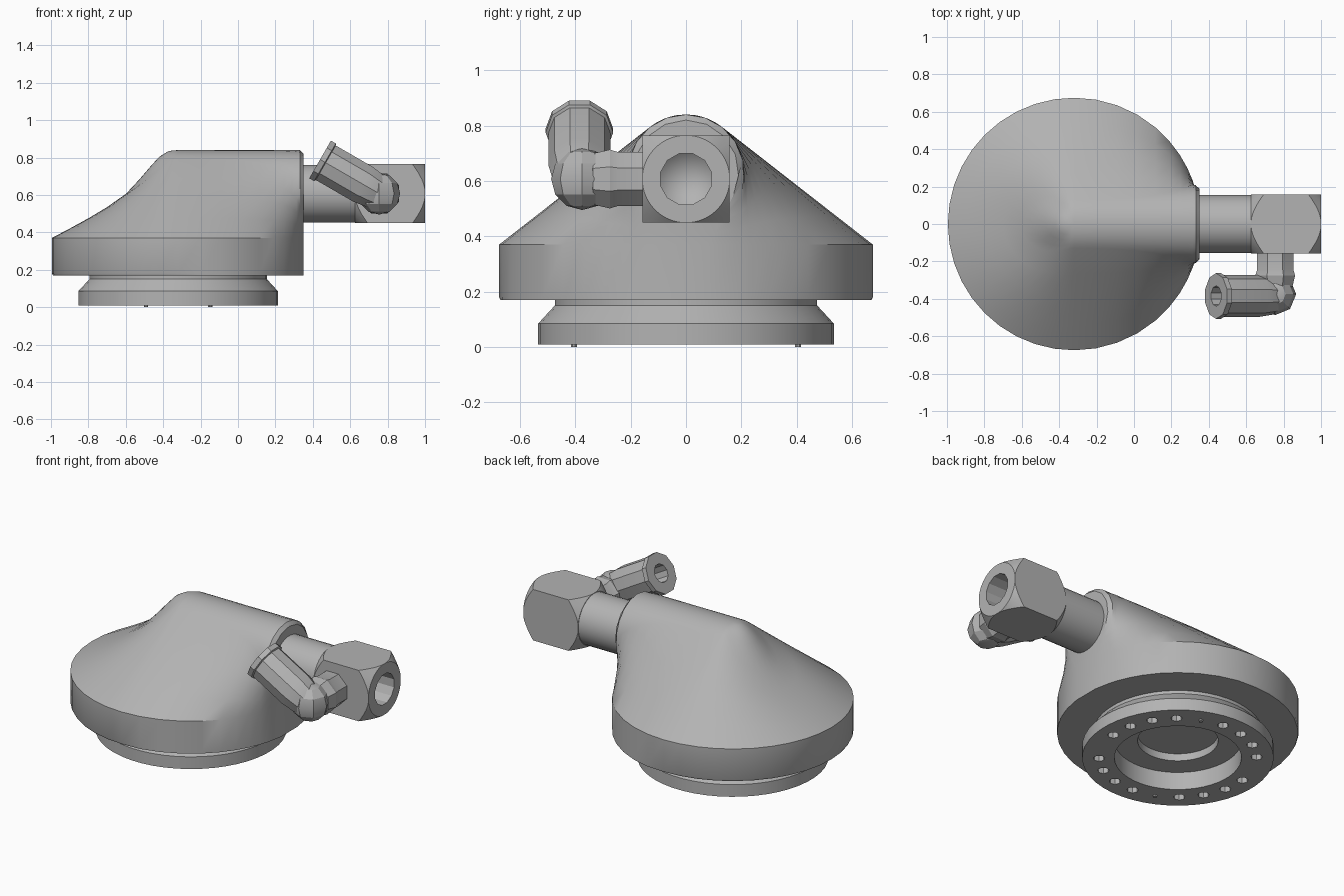
import bpy, bmesh
from math import sin, cos, pi, radians, atan2, acos, hypot
from mathutils import Matrix, Vector

if "Cube" in bpy.data.objects:
    bpy.data.objects.remove(bpy.data.objects["Cube"], do_unlink=True)

grey = bpy.data.materials.new("plain grey")
grey.use_nodes = True
grey.diffuse_color = (0.45, 0.45, 0.45, 1)
grey.node_tree.nodes["Principled BSDF"].inputs["Base Color"].default_value = grey.diffuse_color

CX, R = -0.32, 0.675              # centre and radius of the round head
PIPE_Z = 0.607                    # height of the inlet axis


def finish(bm, name, smooth=True):
    """Turn a bmesh into a named grey object."""
    bmesh.ops.remove_doubles(bm, verts=bm.verts, dist=0.0001)
    bmesh.ops.recalc_face_normals(bm, faces=bm.faces)
    mesh = bpy.data.meshes.new(name)
    bm.to_mesh(mesh)
    bm.free()
    mesh.materials.append(grey)
    ob = bpy.data.objects.new(name, mesh)
    bpy.context.collection.objects.link(ob)
    if smooth:
        soften(ob)
    return ob


def activate(ob):
    bpy.ops.object.select_all(action='DESELECT')
    ob.select_set(True)
    bpy.context.view_layer.objects.active = ob


def soften(ob):
    activate(ob)
    bpy.ops.object.shade_smooth_by_angle(angle=radians(28))


def lathe(bm, profile, sides, origin, axis=(0, 0, 1)):
    """Revolve (radius, distance along axis) points about an axis."""
    turn = Vector((0, 0, 1)).rotation_difference(Vector(axis)).to_matrix()
    rings = []
    for r, h in profile:
        ring = []
        for i in range(sides):
            a = 2 * pi * (i + 0.5) / sides
            ring.append(bm.verts.new(Vector(origin) + turn @ Vector((r * cos(a), r * sin(a), h))))
        rings.append(ring)
    for low, high in zip(rings, rings[1:]):
        for i in range(sides):
            j = (i + 1) % sides
            bm.faces.new((low[i], low[j], high[j], high[i]))


def turned(name, profile, sides, origin, axis=(0, 0, 1), smooth=True):
    bm = bmesh.new()
    lathe(bm, profile, sides, origin, axis)
    return finish(bm, name, smooth)


def boolean(ob, cutter, operation):
    mod = ob.modifiers.new("cut", 'BOOLEAN')
    mod.operation, mod.object, mod.solver = operation, cutter, 'EXACT'
    activate(ob)
    bpy.ops.object.modifier_apply(modifier=mod.name)
    bpy.data.objects.remove(cutter, do_unlink=True)


# Head: columns running from the round rim up to a barrel-shaped ridge
RIM, RIDGE, BARREL = 0.37, 0.63, 0.21
SLOPE, ARC = 4, 5
tail = [(0.675, 0.37), (0.58, 0.42), (0.48, 0.475), (0.38, 0.535), (0.28, 0.605),
        (0.21, 0.68), (0.15, 0.75), (0.1, 0.805), (0.05, 0.835), (0, 0.84)]


def section(width, radius):
    """Straight flank tangent to the barrel, then the barrel's arc."""
    drop = RIM - RIDGE
    a = atan2(drop, width) + acos(radius / hypot(width, drop))
    ty, tz = radius * cos(a), RIDGE + radius * sin(a)
    pts = [(width + (ty - width) * k / SLOPE, RIM + (tz - RIM) * k / SLOPE) for k in range(SLOPE + 1)]
    for k in range(1, ARC + 1):
        b = a + (pi / 2 - a) * k / ARC
        pts.append((radius * cos(b), RIDGE + radius * sin(b)))
    return pts


def barrel_column(deg, side):
    a = radians(deg)
    x, w = CX + R * cos(a), R * sin(a)
    radius = BARREL - 0.02 if deg < 10 else BARREL
    pts = [(w, z) for z in (0.17, 0.18)] + section(w, radius)
    return [(x, side * y, z) for y, z in pts]


def tail_column(deg):
    a = radians(deg)
    t = cos(a) ** 2
    pts = [(R - 0.005, 0.17), (R, 0.18)]
    for (r0, z0), (r1, z1) in zip(section(R, BARREL), tail):
        pts.append((r0 + (r1 - r0) * t, z0 + (z1 - z0) * t))
    return [(CX + r * cos(a), r * sin(a), z) for r, z in pts]


angles = [7, 15.5, 20, 26, 33, 41, 50, 60, 70, 80]
columns = [barrel_column(d, 1) for d in angles]
columns += [tail_column(d) for d in range(90, 271, 9)]
columns += [barrel_column(d, -1) for d in reversed(angles)]
bm = bmesh.new()
cols = [[bm.verts.new(p) for p in c] for c in columns]
for i, a in enumerate(cols):
    b = cols[(i + 1) % len(cols)]
    for k in range(len(a) - 1):
        bm.faces.new((a[k], b[k], b[k + 1], a[k + 1]))
bm.faces.new([c[0] for c in cols])
finish(bm, "head")

# Mounting flange with a stepped recess underneath
flange = turned("mounting_flange", [
    (0, 0.165), (0.225, 0.165), (0.225, 0.12), (0.355, 0.12), (0.355, 0.01), (0.535, 0.01),
    (0.535, 0.085), (0.475, 0.15), (0.475, 0.2), (0, 0.2)], 48, (CX, 0, 0), smooth=False)

# Four groups of four bolt holes
bm = bmesh.new()
for group in range(4):
    for k in range(4):
        a = radians(22 + 90 * group + 18 * (k - 1.5))
        spot = (CX + 0.44 * cos(a), 0.44 * sin(a), 0)
        lathe(bm, [(0, -0.02), (0.033, -0.02), (0.033, 0.06), (0, 0.075)], 7, spot)
boolean(flange, finish(bm, "hole_cutter", False), 'DIFFERENCE')
soften(flange)

# Two locating pins
for k in range(2):
    a = radians(67 + 180 * k)
    turned("locating_pin", [(0, 0), (0.012, 0), (0.012, 0.03), (0, 0.03)], 8,
           (CX + 0.44 * cos(a), 0.44 * sin(a), 0))

# Inlet pipe
turned("inlet_pipe", [(0, 0), (0.155, 0), (0.155, 0.4), (0, 0.4)], 32, (0.25, 0, PIPE_Z), (1, 0, 0))

# Square nut block: a cube with its corners turned off at both ends, then bored
bm = bmesh.new()
bmesh.ops.create_cube(bm, size=1, matrix=Matrix.Translation((0.813, 0, PIPE_Z)) @ Matrix.Diagonal((0.374, 0.314, 0.314, 1)))
block = finish(bm, "nut_block", False)
corner = turned("corner_cutter", [(0, -0.001), (0.157, -0.001), (0.235, 0.08), (0.235, 0.294),
                (0.157, 0.375), (0, 0.375)], 48, (0.626, 0, PIPE_Z), (1, 0, 0), False)
boolean(block, corner, 'INTERSECT')
bore = turned("bore_cutter", [(0, 0), (0.095, 0.08), (0.095, 0.5), (0, 0.5)], 12,
              (0.7, 0, PIPE_Z), (1, 0, 0), False)
boolean(block, bore, 'DIFFERENCE')
soften(block)

# Side fitting: stub, faceted elbow and angled hose tube with a lip
ELBOW = (0.755, -0.375, 0.607)
turned("fitting_stub", [(0, 0), (0.105, 0), (0.105, 0.1), (0.115, 0.13), (0.1, 0.19), (0, 0.23)], 8,
       (0.755, -0.145, PIPE_Z), (0, -1, 0))
bm = bmesh.new()
bmesh.ops.create_uvsphere(bm, u_segments=8, v_segments=6, radius=0.112, matrix=Matrix.Translation(ELBOW))
finish(bm, "fitting_elbow")
turned("hose_tube", [(0, -0.04), (0.08, -0.04), (0.1, 0.02), (0.112, 0.1), (0.112, 0.33), (0.122, 0.335),
                     (0.122, 0.365), (0.055, 0.365), (0.055, 0.2), (0, 0.2)], 10,
       (ELBOW[0], -0.385, ELBOW[2]), (-cos(radians(30)), 0, sin(radians(30))))
